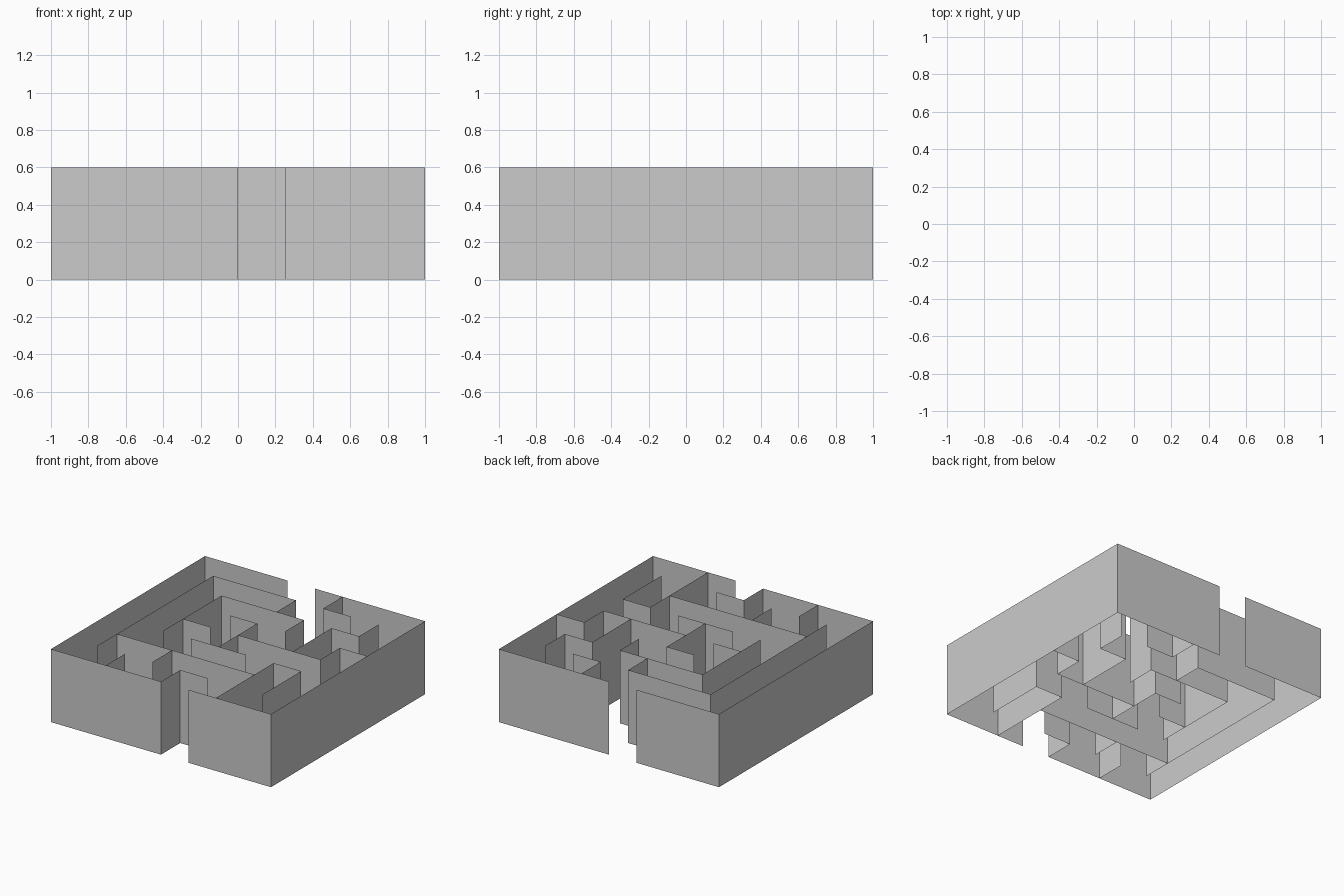
import bpy, bmesh

if "Cube" in bpy.data.objects:
    bpy.data.objects.remove(bpy.data.objects["Cube"])

CELL, HALF, HEIGHT = 0.25, 1.0, 0.6   # 8 x 8 cells, paper-thin walls


def make_walls(name, runs_x, runs_y):
    """runs_x: (row, start, end) along x; runs_y: (column, start, end) along y."""
    bm = bmesh.new()
    segs = [((a, r), (b, r)) for r, a, b in runs_x]
    segs += [((c, a), (c, b)) for c, a, b in runs_y]
    for ends in segs:
        (x0, y0), (x1, y1) = [(i * CELL - HALF, j * CELL - HALF) for i, j in ends]
        corners = [(x0, y0, 0), (x1, y1, 0), (x1, y1, HEIGHT), (x0, y0, HEIGHT)]
        bm.faces.new([bm.verts.new(c) for c in corners])
    bmesh.ops.remove_doubles(bm, verts=bm.verts, dist=0.0001)
    mesh = bpy.data.meshes.new(name)
    bm.to_mesh(mesh)
    bm.free()
    obj = bpy.data.objects.new(name, mesh)
    bpy.context.collection.objects.link(obj)
    return obj


# Outer walls, with an entrance at the front and an exit at the back
make_walls("outer_walls",
           [(0, 0, 4), (0, 5, 8), (8, 0, 3), (8, 4, 8)],
           [(0, 0, 8), (8, 0, 8)])

# Inner maze walls
make_walls("inner_walls",
           [(1, 4, 5), (2, 1, 6), (3, 3, 5), (3, 6, 7), (4, 2, 3), (4, 4, 7),
            (5, 3, 4), (5, 7, 8), (6, 2, 5), (6, 6, 7), (7, 1, 4), (7, 5, 6)],
           [(1, 1, 7), (2, 0, 1), (2, 3, 6), (3, 1, 2), (4, 0, 1), (4, 3, 5),
            (4, 6, 7), (5, 5, 6), (5, 7, 8), (6, 0, 3), (6, 4, 6), (7, 1, 3),
            (7, 4, 5), (7, 6, 7)])
